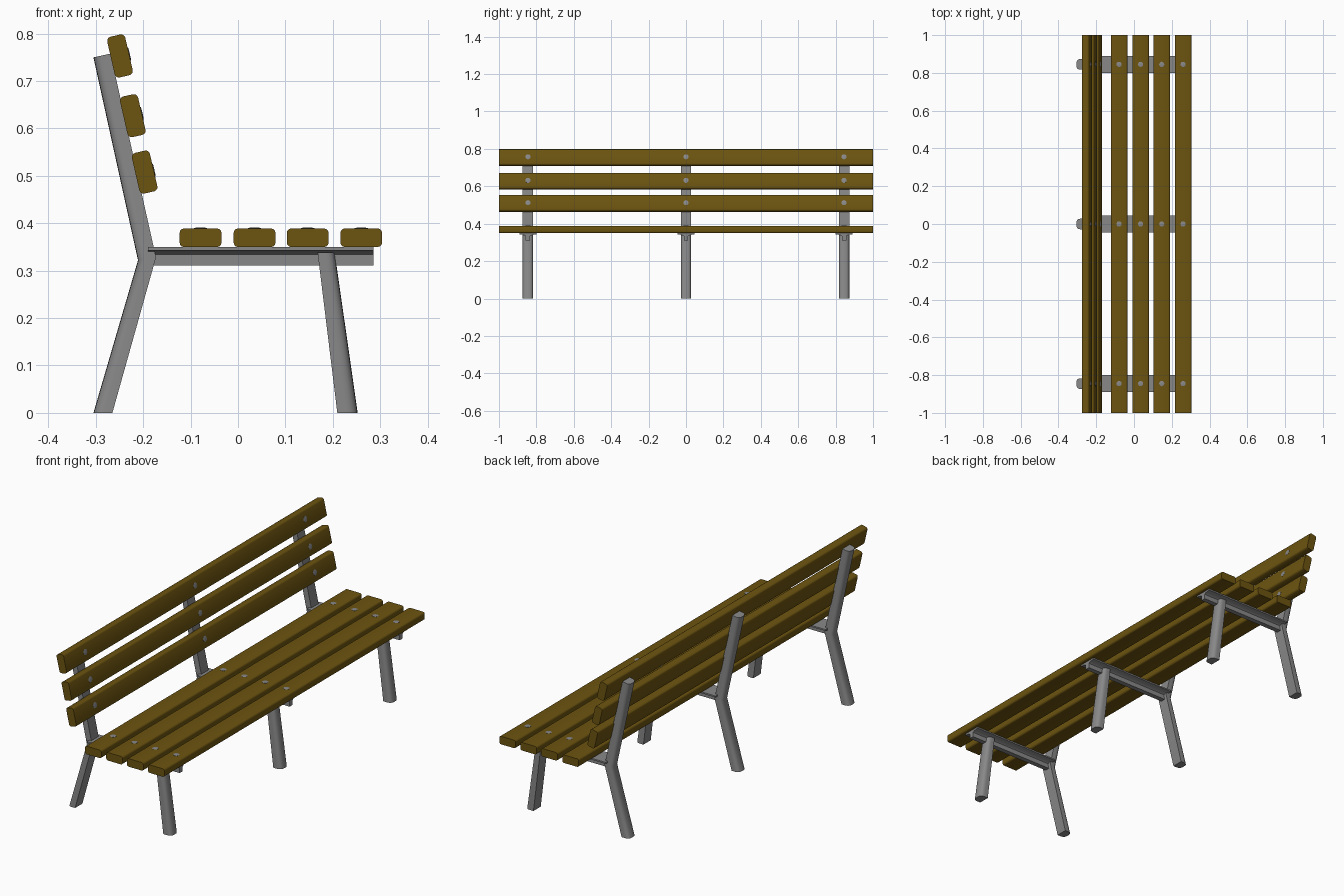
import bpy, bmesh, math
from mathutils import Vector

if "Cube" in bpy.data.objects:
    bpy.data.objects.remove(bpy.data.objects["Cube"])


def material(name, rgb):
    m = bpy.data.materials.new(name)
    m.diffuse_color = (*rgb, 1)
    m.use_nodes = True
    m.node_tree.nodes["Principled BSDF"].inputs["Base Color"].default_value = m.diffuse_color
    return m


WOOD = material("brown wood", (0.15, 0.088, 0.005))
STEEL = material("grey steel", (0.25, 0.25, 0.25))
SUPPORTS = (-0.845, 0.0, 0.845)


def loft(name, rings, mat):
    """Skin a row of equal-length point rings and cap both ends."""
    bm = bmesh.new()
    rows = [[bm.verts.new(p) for p in r] for r in rings]
    n = len(rows[0])
    for a, b in zip(rows, rows[1:]):
        for i in range(n):
            j = (i + 1) % n
            bm.faces.new((a[i], a[j], b[j], b[i]))
    bm.faces.new(rows[0][::-1])
    bm.faces.new(rows[-1])
    bmesh.ops.recalc_face_normals(bm, faces=bm.faces)
    me = bpy.data.meshes.new(name)
    bm.to_mesh(me)
    bm.free()
    me.materials.append(mat)
    ob = bpy.data.objects.new(name, me)
    bpy.context.collection.objects.link(ob)
    bpy.ops.object.select_all(action='DESELECT')
    ob.select_set(True)
    bpy.context.view_layer.objects.active = ob
    bpy.ops.object.shade_smooth_by_angle(angle=math.radians(35))
    return ob


def rounded_rect(w, h, r, seg=3):
    pts = []
    for k, (sx, sy) in enumerate(((1, 1), (-1, 1), (-1, -1), (1, -1))):
        for s in range(seg + 1):
            a = math.pi / 2 * (k + s / seg)
            pts.append((sx * (w / 2 - r) + r * math.cos(a),
                        sy * (h / 2 - r) + r * math.sin(a)))
    return pts


def slat(name, cx, cz, across, normal):
    """Full-length plank with a bolt head over every support."""
    c = Vector((cx, 0, cz))
    prof = rounded_rect(0.088, 0.039, 0.009)
    loft(name, [[c + across * u + normal * v + Vector((0, y, 0)) for u, v in prof]
                for y in (-1, 1)], WOOD)
    for i, y in enumerate(SUPPORTS):
        rings = []
        for h, r in ((0.015, 0.014), (0.0203, 0.014), (0.0212, 0.010)):
            rings.append([c + Vector((0, y + r * math.sin(a), 0)) + normal * h
                          + across * (r * math.cos(a))
                          for a in (math.tau * k / 12 for k in range(12))])
        loft(f"{name}_bolt_{i + 1}", rings, STEEL)


# Seat planks
for i, x in enumerate((-0.079, 0.035, 0.147, 0.260)):
    slat(f"seat_slat_{i + 1}", x, 0.3695, Vector((1, 0, 0)), Vector((0, 0, 1)))

# Backrest planks, leaning back
t = math.radians(12.9)
up, front = Vector((-math.sin(t), 0, math.cos(t))), Vector((math.cos(t), 0, math.sin(t)))
for i, (x, z) in enumerate(((-0.197, 0.508), (-0.222, 0.627), (-0.249, 0.753))):
    slat(f"back_slat_{i + 1}", x, z, up, front)

# Leg section: flat on one side, rounded on the other (u -0.5..0.5, v = half width)
HALF = 0.028
D_SECTION = [(0.5, -HALF), (0.5, HALF)] + [
    (0.05 - 0.55 * math.sin(a), HALF * math.cos(a) ** 0.6 if math.cos(a) > 1e-6 else 0)
    for a in (math.pi / 2 * k / 5 for k in range(6))]
D_SECTION += [(u, -v) for u, v in D_SECTION[-2:1:-1]]


def bar(name, y, path, flip=1):
    """path: (x, z, axis x, axis z) with the axis spanning the section depth."""
    loft(name, [[(x + u * flip * ax, y + v, z + u * flip * az) for u, v in D_SECTION]
                for x, z, ax, az in path], STEEL)


# T-shaped seat rail section (y, z)
T_HALF = [(0.012, 0.311), (0.012, 0.334), (0.020, 0.340), (0.045, 0.343), (0.045, 0.350)]
T_SECTION = T_HALF + [(-a, b) for a, b in T_HALF[::-1]]

for i, y in enumerate(SUPPORTS):
    bar(f"back_leg_and_post_{i + 1}", y, ((-0.285, 0, 0.040, 0),
                                          (-0.192, 0.325, 0.038, 0.006),
                                          (-0.287, 0.754, 0.036, 0.008)))
    bar(f"front_leg_{i + 1}", y, ((0.231, 0, 0.043, 0), (0.186, 0.338, 0.036, 0)), -1)
    loft(f"seat_rail_{i + 1}", [[(x, y + a, b) for a, b in T_SECTION]
                                for x in (-0.19, 0.286)], STEEL)
